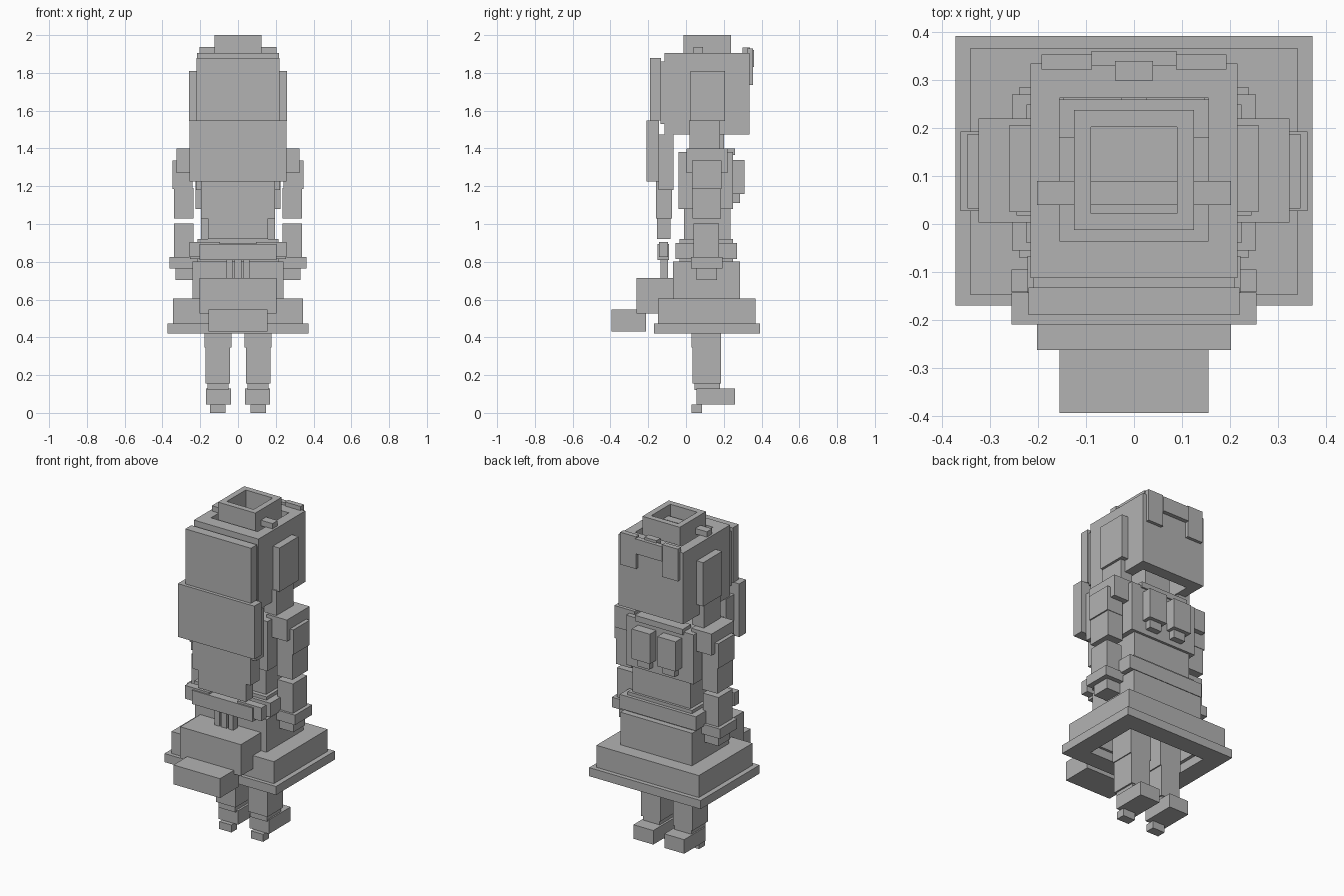
import bpy
import bmesh

grey = bpy.data.materials.new("plain grey")
grey.diffuse_color = (0.45, 0.45, 0.45, 1)


def finish(name, bm):
    bmesh.ops.recalc_face_normals(bm, faces=bm.faces)
    mesh = bpy.data.meshes.new(name)
    bm.to_mesh(mesh)
    bm.free()
    mesh.materials.append(grey)
    obj = bpy.data.objects.new(name, mesh)
    bpy.context.collection.objects.link(obj)
    return obj


def add_box(bm, x, y, z):
    verts = bmesh.ops.create_cube(bm, size=1)["verts"]
    for v in verts:
        for i, (lo, hi) in enumerate((x, y, z)):
            v.co[i] = lo if v.co[i] < 0 else hi


def box(name, half, y, z):
    """Box centred on x = 0."""
    bm = bmesh.new()
    add_box(bm, (-half, half), y, z)
    return finish(name, bm)


def pair(name, x, y, z):
    """One box on each side of the body."""
    for side, s in (("left", -1), ("right", 1)):
        bm = bmesh.new()
        add_box(bm, sorted((s * x[0], s * x[1])), y, z)
        finish(f"{side}_{name}", bm)


def tube(name, half, y, z, inner, iy):
    """Rectangular frame, open at top and bottom."""
    bm = bmesh.new()
    rings = []
    for h, (a, b) in ((half, y), (inner, iy)):
        for level in z:
            rings.append([bm.verts.new((px, py, level)) for px, py in
                          ((-h, a), (h, a), (h, b), (-h, b))])
    ob, ot, ib, it = rings
    for r, q in ((ob, ot), (ot, it), (it, ib), (ib, ob)):
        for i in range(4):
            j = (i + 1) % 4
            bm.faces.new((r[i], r[j], q[j], q[i]))
    return finish(name, bm)


# Legs and feet
pair("heel", (0.065, 0.147), (0.03, 0.085), (0.0, 0.045))
pair("foot", (0.037, 0.17), (0.055, 0.26), (0.045, 0.13))
pair("ankle", (0.05, 0.162), (0.045, 0.18), (0.12, 0.16))
pair("shin", (0.042, 0.172), (0.035, 0.185), (0.155, 0.345))
pair("thigh", (0.035, 0.178), (0.03, 0.185), (0.345, 0.62))

# Tiered hollow skirt
tube("skirt_hem", 0.373, (-0.17, 0.393), (0.42, 0.472), 0.26, (-0.06, 0.28))
tube("skirt_lower", 0.343, (-0.147, 0.367), (0.472, 0.605), 0.24, (-0.045, 0.262))
box("skirt_upper", 0.24, (-0.07, 0.285), (0.6, 0.802))

# Waist, belt and chest
box("belt", 0.255, (-0.055, 0.27), (0.815, 0.9))
box("belt_core", 0.215, (-0.035, 0.25), (0.79, 0.92))
box("waist", 0.195, (-0.01, 0.235), (0.9, 1.085))
box("chest", 0.225, (-0.04, 0.25), (1.08, 1.38))
pair("chest_pad", (0.025, 0.147), (0.24, 0.31), (1.16, 1.34))
pair("chest_pad_base", (0.045, 0.125), (0.24, 0.287), (1.112, 1.16))
box("collar", 0.16, (0.18, 0.26), (1.365, 1.4))
box("neck", 0.085, (0.03, 0.2), (1.375, 1.55))

# Arms
pair("shoulder", (0.19, 0.325), (0.003, 0.22), (1.27, 1.4))
pair("sleeve", (0.24, 0.348), (0.032, 0.188), (1.185, 1.335))
pair("upper_arm", (0.236, 0.34), (0.035, 0.185), (1.03, 1.19))
pair("forearm", (0.236, 0.34), (0.04, 0.175), (0.825, 1.003))
pair("cuff", (0.215, 0.362), (0.027, 0.193), (0.765, 0.825))
pair("hand", (0.24, 0.332), (0.055, 0.165), (0.703, 0.765))

# Hollow head with side pads
tube("head", 0.216, (-0.113, 0.335), (1.475, 1.905), 0.156, (-0.035, 0.263))
pair("side_pad", (0.21, 0.26), (0.025, 0.207), (1.545, 1.81))
pair("side_lock", (0.165, 0.245), (0.018, 0.18), (1.4, 1.55))

# Open bun with a pin through it
tube("bun", 0.125, (-0.013, 0.238), (1.85, 2.0), 0.09, (0.022, 0.203))
box("bun_floor", 0.095, (0.018, 0.205), (1.85, 1.87))
box("hair_pin", 0.203, (0.04, 0.09), (1.903, 1.937))

# Fringe plates
box("fringe_middle", 0.09, (0.33, 0.36), (1.83, 1.92))
pair("fringe_side", (0.088, 0.193), (0.323, 0.354), (1.735, 1.93))
box("fringe_knob", 0.04, (0.3, 0.34), (1.9, 1.935))

# Long overlapping hair panels on the other face
box("hair_under_panel", 0.21, (-0.135, -0.11), (1.53, 1.86))
box("hair_top_panel", 0.22, (-0.19, -0.133), (1.547, 1.88))
box("hair_wide_panel", 0.256, (-0.21, -0.143), (1.225, 1.547))
box("hair_inner_panel", 0.222, (-0.145, -0.067), (1.18, 1.475))
box("hair_lower_panel", 0.195, (-0.158, -0.073), (1.03, 1.225))
box("hair_tip_panel", 0.16, (-0.153, -0.083), (0.92, 1.03))

# Bow and ribbons
box("bow_middle", 0.203, (-0.15, -0.09), (0.81, 0.893))
pair("bow_wing", (0.095, 0.256), (-0.142, -0.095), (0.825, 0.905))
box("ribbon_middle", 0.018, (-0.135, -0.095), (0.71, 0.812))
pair("ribbon", (0.03, 0.062), (-0.135, -0.095), (0.71, 0.812))

# Stepped hair blocks resting against the skirt
box("hair_block_upper", 0.203, (-0.263, -0.07), (0.525, 0.715))
box("hair_block_lower", 0.156, (-0.395, -0.213), (0.43, 0.547))
